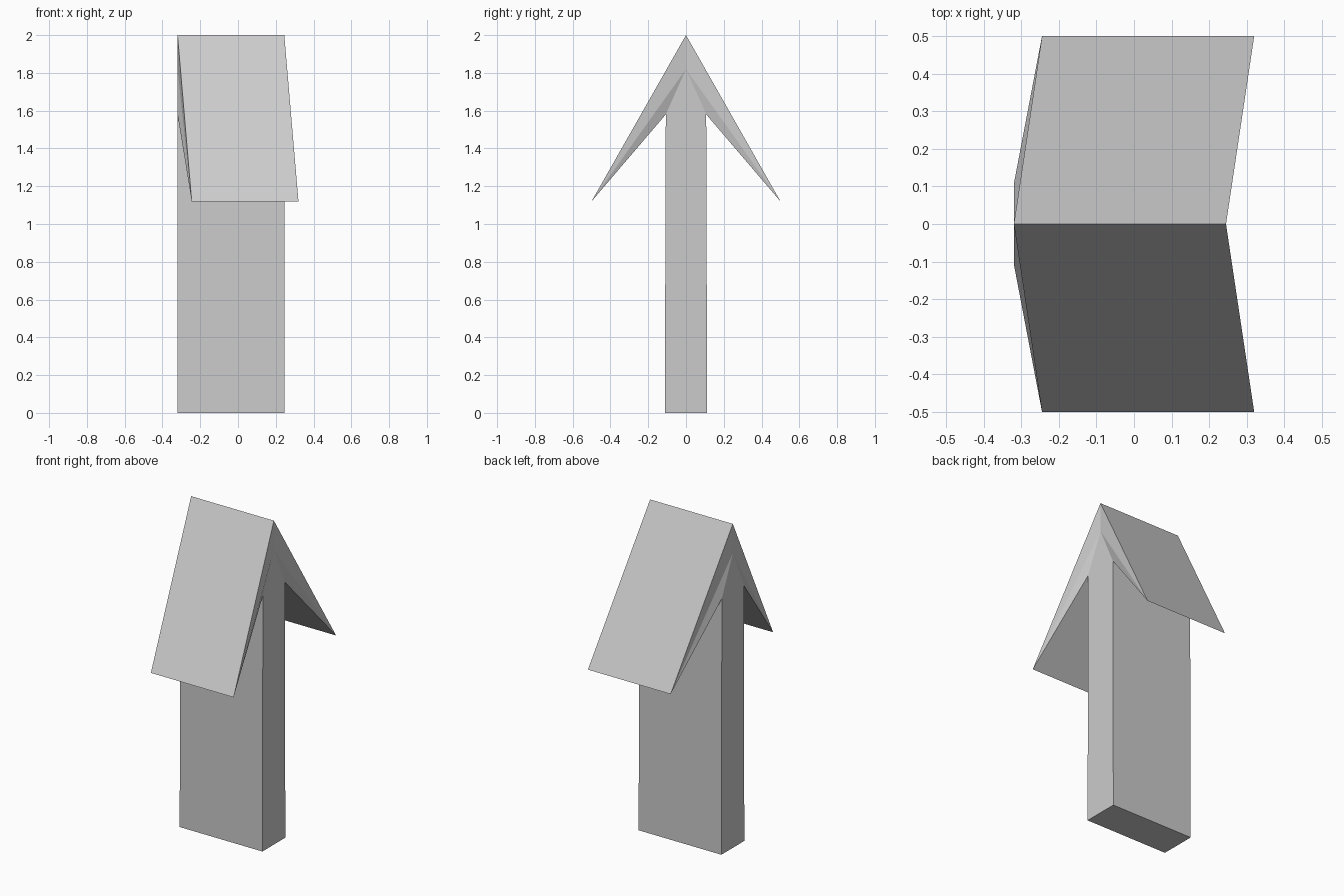
import bpy, bmesh

if "Cube" in bpy.data.objects:
    bpy.data.objects.remove(bpy.data.objects["Cube"])

X0, LENGTH = -0.32, 0.565   # left end and depth of the arrow along x

# Arrow outline (y, z, shift in x); index 7 is the inner peak on each end cap
profile = [(-0.112, 0, 0), (0.112, 0, 0), (0.107, 1.58, 0), (0.5, 1.12, 0.075),
           (0, 2, 0), (-0.5, 1.12, 0.075), (-0.107, 1.58, 0), (0, 1.82, 0)]

bm = bmesh.new()


def make_ring(x):
    return [bm.verts.new((x + s, y, z)) for y, z, s in profile]


left, right = make_ring(X0), make_ring(X0 + LENGTH)

# Roof slopes, undersides, shaft sides and base
for i in range(7):
    j = (i + 1) % 7
    bm.faces.new((left[i], left[j], right[j], right[i]))

# End caps: shaft face plus the slanted barb facets
for ring in (left, right):
    for face in ((0, 1, 2, 7, 6), (2, 3, 7), (3, 4, 7), (4, 5, 7), (5, 6, 7)):
        bm.faces.new([ring[k] for k in face])

bmesh.ops.recalc_face_normals(bm, faces=bm.faces)
mesh = bpy.data.meshes.new("arrow")
bm.to_mesh(mesh)
bm.free()
bpy.context.collection.objects.link(bpy.data.objects.new("arrow", mesh))
